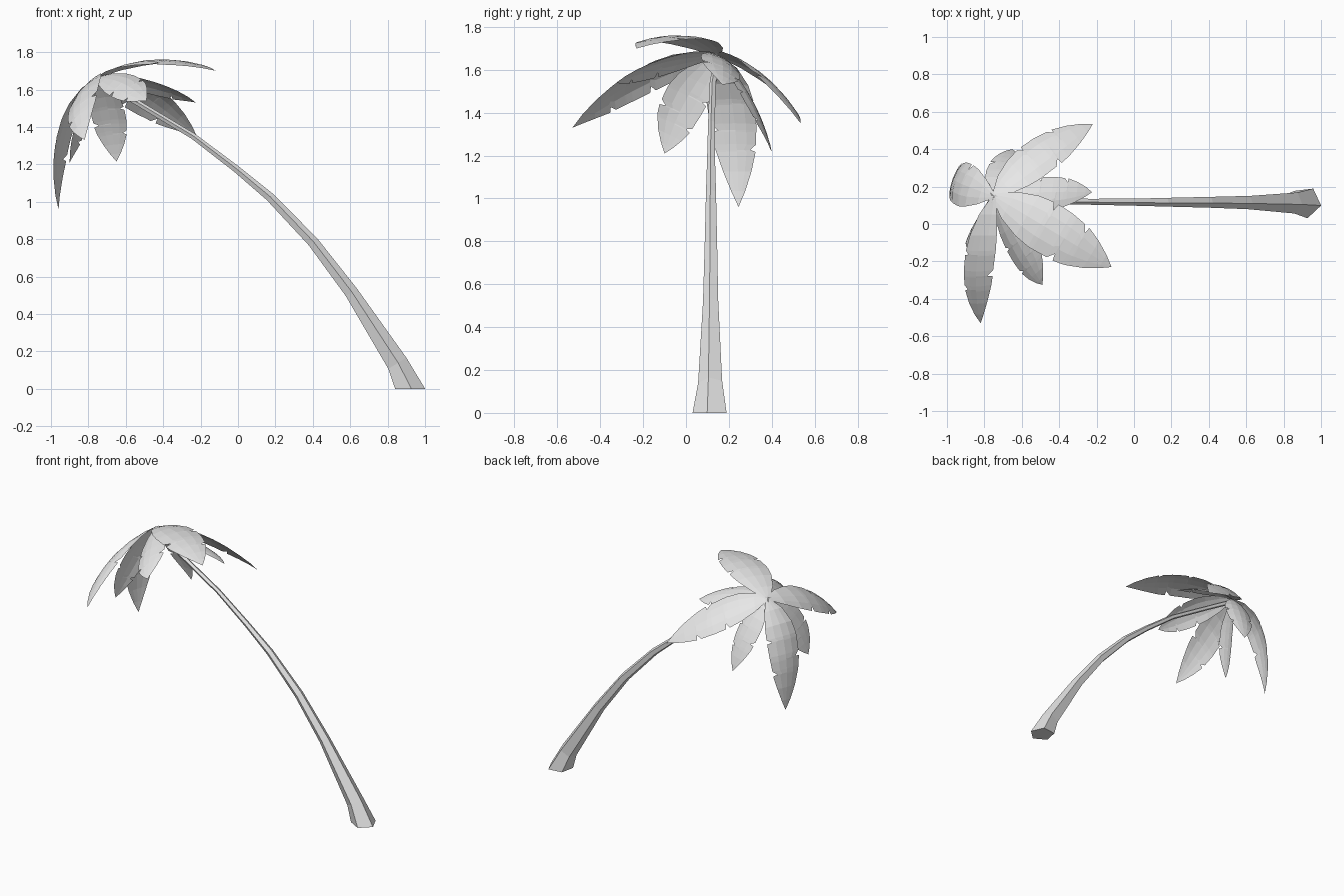
import bpy, bmesh, math
from mathutils import Vector

cube = bpy.data.objects.get("Cube")
if cube:
    bpy.data.objects.remove(cube, do_unlink=True)

grey = bpy.data.materials.new("pale_grey")
grey.use_nodes = True
grey.diffuse_color = (0.8, 0.8, 0.8, 1)
grey.node_tree.nodes["Principled BSDF"].inputs["Base Color"].default_value = (0.8, 0.8, 0.8, 1)

CROWN = Vector((-0.75, 0.15, 1.665))
CORE = Vector((-0.7, 0.14, 1.3))


def finish(bm, name):
    mesh = bpy.data.meshes.new(name)
    bm.to_mesh(mesh)
    bm.free()
    mesh.materials.append(grey)
    obj = bpy.data.objects.new(name, mesh)
    bpy.context.collection.objects.link(obj)
    return obj


# Trunk: five-sided tapering tube along a bending path (x, y, z, radius)
def make_trunk():
    path = [(0.917, 0.115, 0, 0.085), (0.85, 0.116, 0.135, 0.06), (0.605, 0.117, 0.515, 0.038),
            (0.40, 0.118, 0.785, 0.031), (0.17, 0.118, 1.025, 0.025), (-0.01, 0.118, 1.175, 0.02),
            (-0.24, 0.12, 1.35, 0.017), (-0.54, 0.125, 1.53, 0.016), (-0.75, 0.145, 1.65, 0.016)]
    bm = bmesh.new()
    rings = []
    for i, (x, y, z, r) in enumerate(path):
        before, after = path[max(i - 1, 0)], path[min(i + 1, len(path) - 1)]
        tan = Vector((after[0] - before[0], 0, after[2] - before[2])).normalized()
        across = Vector((tan.z, 0, -tan.x)) if i else Vector((1, 0, 0))
        ring = []
        for k in range(5):
            a = math.radians(72 * k - 11)
            p = Vector((x, y, z)) + across * r * math.cos(a) + Vector((0, r * math.sin(a), 0))
            ring.append(bm.verts.new(p))
        rings.append(ring)
    for low, high in zip(rings, rings[1:]):
        for k in range(5):
            n = (k + 1) % 5
            bm.faces.new((low[k], low[n], high[n], high[k]))
    bm.faces.new(rings[0][::-1])
    bm.faces.new(rings[-1])
    bmesh.ops.recalc_face_normals(bm, faces=bm.faces)
    finish(bm, "trunk")


# Half-widths of a frond along its length (t, left, right), with torn slits
OUTLINE = [(0, 0.12, 0.12), (0.14, 0.6, 0.6), (0.3, 0.9, 0.9), (0.42, 1, 0.99),
           (0.45, 1, 0.72), (0.46, 1, 1), (0.58, 0.98, 0.98), (0.62, 0.7, 0.95),
           (0.63, 0.97, 0.94), (0.70, 0.9, 0.88), (0.73, 0.85, 0.6), (0.74, 0.83, 0.84),
           (0.84, 0.6, 0.6), (0.93, 0.3, 0.3)]


# Frond: a drooping sheet with a raised spine and a pointed tip
def make_frond(name, tip, mid, side):
    tip, mid, side = Vector(tip), Vector(mid), Vector(side)
    ctrl = mid * 2 - (CROWN + tip) / 2
    bm = bmesh.new()
    rows = []
    for t, left, right in OUTLINE:
        p = CROWN * (1 - t) ** 2 + ctrl * 2 * t * (1 - t) + tip * t * t
        tan = (ctrl - CROWN) * (1 - t) + (tip - ctrl) * t
        normal = tan.cross(side).normalized()
        if normal.dot(p - CORE) < 0:
            normal.negate()
        row = []
        for s in (-left, -left / 2, 0, right / 2, right):
            row.append(bm.verts.new(p + side * s - normal * 0.022 * s * s))
        rows.append(row)
    for a, b in zip(rows, rows[1:]):
        for k in range(4):
            bm.faces.new((a[k], a[k + 1], b[k + 1], b[k]))
    end = bm.verts.new(tip)
    for k in range(4):
        bm.faces.new((rows[-1][k], rows[-1][k + 1], end))
    # Turn the upper side outward
    bm.normal_update()
    if sum(f.normal.dot(f.calc_center_median() - CORE) for f in bm.faces) < 0:
        bmesh.ops.reverse_faces(bm, faces=bm.faces)
    finish(bm, name)


make_trunk()

# Each frond: tip, middle of the spine, half-width vector
FRONDS = {
    "frond_top": ((-0.12, -0.23, 1.70), (-0.45, -0.03, 1.76), (0.07, 0.12, 0.005)),
    "frond_back_left": ((-0.22, 0.535, 1.35), (-0.52, 0.365, 1.575), (-0.065, 0.075, -0.065)),
    "frond_left": ((-0.225, 0.17, 1.53), (-0.48, 0.17, 1.635), (0.015, 0.09, -0.04)),
    "frond_front": ((-0.82, -0.53, 1.33), (-0.84, -0.2, 1.565), (-0.08, 0, -0.07)),
    "frond_front_left": ((-0.49, -0.325, 1.54), (-0.61, -0.12, 1.63), (-0.065, -0.055, -0.055)),
    "frond_right": ((-0.96, 0.245, 0.96), (-0.935, 0.22, 1.41), (0.04, 0.11, 0)),
    "frond_back": ((-0.65, 0.4, 1.215), (-0.69, 0.3, 1.475), (0.09, -0.02, 0.01)),
    "frond_front_right": ((-0.9, -0.1, 1.21), (-0.845, 0.0, 1.46), (0.02, 0.09, -0.045)),
}
for name, (tip, mid, side) in FRONDS.items():
    make_frond(name, tip, mid, side)
